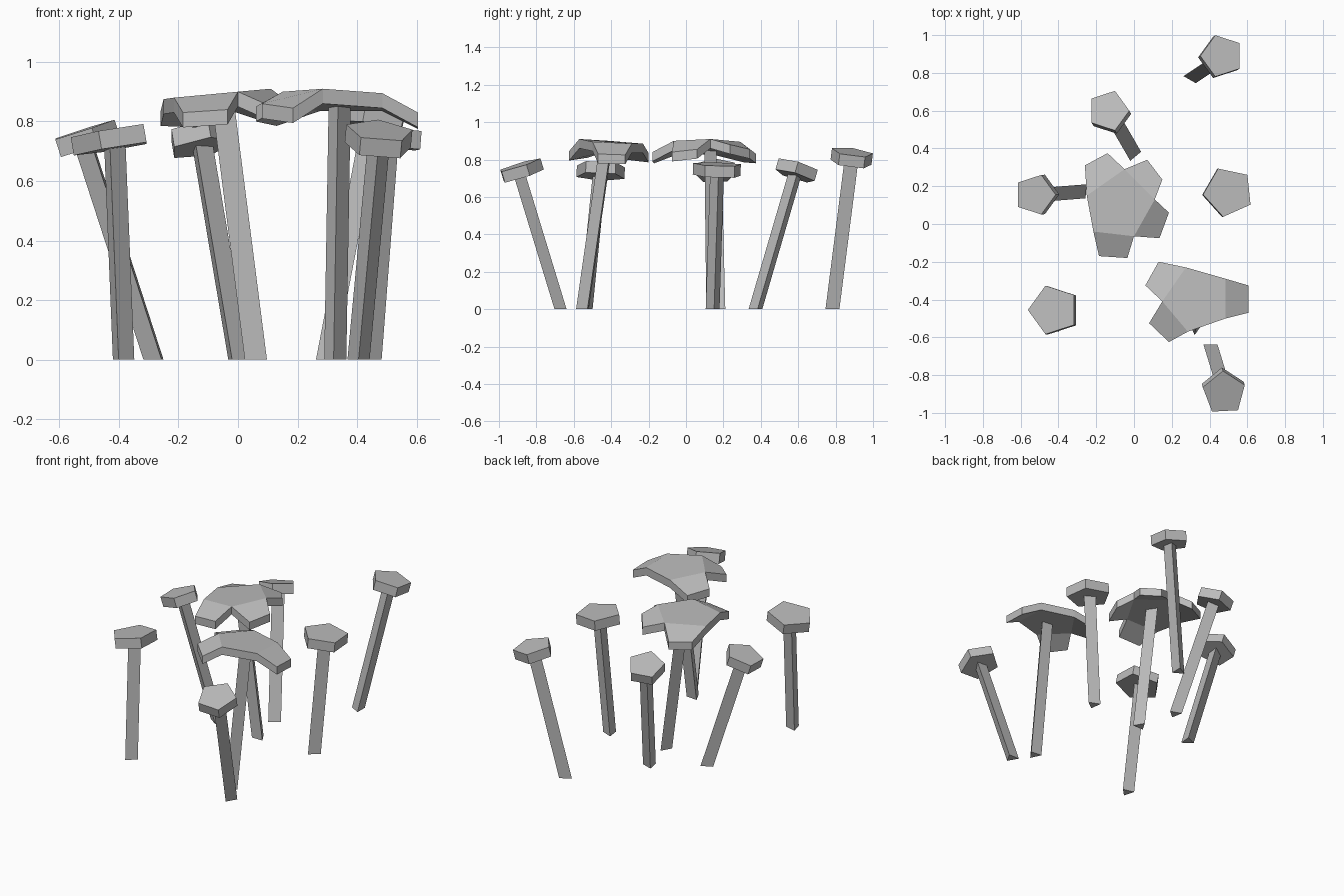
import bpy
import bmesh
from math import cos, sin, radians
from mathutils import Vector

cube = bpy.data.objects.get("Cube")
if cube:
    bpy.data.objects.remove(cube)

grey = bpy.data.materials.new("plain grey")
grey.use_nodes = True
grey.diffuse_color = (0.5, 0.5, 0.5, 1)
grey.node_tree.nodes["Principled BSDF"].inputs["Base Color"].default_value = (0.5, 0.5, 0.5, 1)


def ring(center, radius, sides, phase, axis):
    """Polygon round a centre, sloped so that it lies square to the axis."""
    points = []
    for i in range(sides):
        a = radians(phase) + i * radians(360) / sides
        dx, dy = radius * cos(a), radius * sin(a)
        points.append(center + Vector((dx, dy, -(axis.x * dx + axis.y * dy) / axis.z)))
    return points


def slab(name, top, bottom, faces):
    """Closed solid between matching top and bottom points."""
    bm = bmesh.new()
    up = [bm.verts.new(p) for p in top]
    low = [bm.verts.new(p) for p in bottom]
    for f in faces:
        bm.faces.new([up[i] for i in f])
        bm.faces.new([low[i] for i in reversed(f)])
    twin = dict(zip(up, low))
    rim = [e for e in bm.edges if len(e.link_faces) == 1 and e.verts[0] in twin]
    for e in rim:
        a, b = e.verts
        bm.faces.new([a, b, twin[b], twin[a]])
    bmesh.ops.recalc_face_normals(bm, faces=bm.faces)
    mesh = bpy.data.meshes.new(name)
    bm.to_mesh(mesh)
    bm.free()
    mesh.materials.append(grey)
    obj = bpy.data.objects.new(name, mesh)
    bpy.context.collection.objects.link(obj)


def stem(name, base, tip, phase):
    """Leaning three-sided stalk, cut level at the ground."""
    level = Vector((0, 0, 1))
    slab(name, ring(Vector(tip), 0.043, 3, phase, level),
         ring(Vector((*base, 0)), 0.043, 3, phase, level), [range(3)])


def small_mushroom(name, base, phase, cap, radius, turn, lean=None):
    center = Vector(cap)
    axis = Vector(lean) if lean else center - Vector((*base, 0))
    axis.normalize()
    top = ring(center, radius, 5, turn, axis)
    slab(name + "_cap", top, [p - axis * 0.062 for p in top], [range(5)])
    stem(name + "_stem", base, center - axis * 0.045, phase)


def large_mushroom(name, base, tip, phase, core, flaps):
    """Five-sided crown with drooping flaps hinged on some of its edges."""
    top = [Vector(p) for p in core]
    faces = [list(range(5))]
    for edge, outer in flaps.items():
        n = len(top)
        top += [Vector(p) for p in outer]
        faces.append([(edge + 1) % 5, edge, n, n + 1])
    slab(name + "_cap", top, [p - Vector((0, 0, 0.05)) for p in top], faces)
    stem(name + "_stem", base, tip, phase)


# Small mushrooms round the edge of the cluster
small_mushroom("front_mushroom", (0.405, -0.66), 30, (0.477, -0.895, 0.77), 0.117, 93)
small_mushroom("front_side_mushroom", (-0.39, -0.53), 15, (-0.427, -0.455, 0.77),
               0.135, 36, (-0.17, 0.04, 1))
small_mushroom("outer_side_mushroom", (-0.275, 0.175), 55, (-0.525, 0.155, 0.77), 0.11, 0)
small_mushroom("inner_side_mushroom", (0.44, 0.145), 7, (0.50, 0.17, 0.775), 0.135, 42)
small_mushroom("rear_side_mushroom", (-0.005, 0.375), 10, (-0.135, 0.60, 0.77), 0.11, 0)
small_mushroom("rear_mushroom", (0.305, 0.783), 60, (0.466, 0.89, 0.84), 0.115, 36)

# Large mushroom in the middle, with four flaps
large_mushroom(
    "middle_mushroom", (0.06, 0.13), (-0.05, 0.12, 0.86), 90,
    [(-0.215, -0.04, 0.88), (0, -0.065, 0.9), (0.11, 0.13, 0.91),
     (-0.05, 0.29, 0.895), (-0.25, 0.15, 0.875)],
    {0: [(-0.185, -0.17, 0.83), (-0.035, -0.18, 0.84)],
     1: [(0.135, -0.075, 0.84), (0.185, 0.06, 0.855)],
     2: [(0.15, 0.235, 0.88), (0.07, 0.34, 0.855)],
     3: [(-0.14, 0.375, 0.83), (-0.26, 0.31, 0.835)]})

# Large mushroom near the front, with three flaps
large_mushroom(
    "wide_mushroom", (0.325, -0.545), (0.34, -0.42, 0.87), 25,
    [(0.15, -0.41, 0.9), (0.285, -0.57, 0.91), (0.485, -0.5, 0.895),
     (0.485, -0.29, 0.885), (0.275, -0.23, 0.885)],
    {0: [(0.08, -0.525, 0.86), (0.185, -0.625, 0.845)],
     2: [(0.605, -0.47, 0.83), (0.605, -0.325, 0.825)],
     4: [(0.13, -0.2, 0.835), (0.06, -0.325, 0.85)]})
